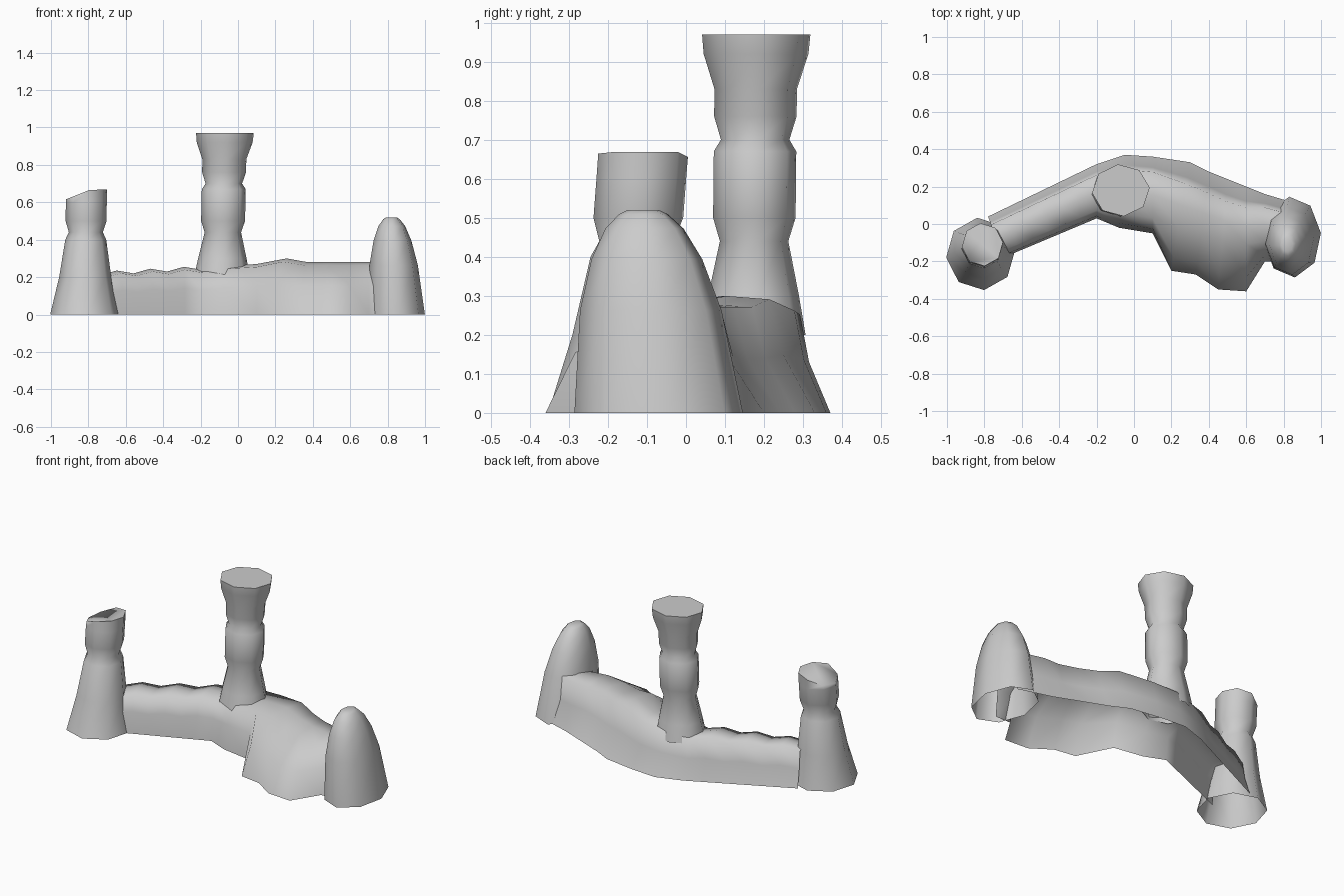
import bpy, bmesh, math
from mathutils import Vector

cube = bpy.data.objects.get("Cube")
if cube:
    bpy.data.objects.remove(cube, do_unlink=True)

GREY = (0.6, 0.6, 0.6, 1)
stone = bpy.data.materials.new("grey stone")
stone.use_nodes = True
stone.diffuse_color = GREY
stone.node_tree.nodes["Principled BSDF"].inputs["Base Color"].default_value = GREY


def loft(name, rows, closed, capped):
    """Skin a list of equally long point rows."""
    bm = bmesh.new()
    grid = [[bm.verts.new(point) for point in row] for row in rows]
    count = len(grid[0])
    for lower, upper in zip(grid, grid[1:]):
        for i in range(count if closed else count - 1):
            j = (i + 1) % count
            bm.faces.new((lower[i], lower[j], upper[j], upper[i]))
    if capped:
        bm.faces.new(grid[-1])
    mesh = bpy.data.meshes.new(name)
    bm.to_mesh(mesh)
    bm.free()
    mesh.materials.append(stone)
    obj = bpy.data.objects.new(name, mesh)
    bpy.context.collection.objects.link(obj)
    bpy.ops.object.select_all(action='DESELECT')
    obj.select_set(True)
    bpy.context.view_layer.objects.active = obj
    bpy.ops.object.shade_smooth_by_angle(angle=math.radians(80))


def pillar(name, foot, head, aspect, profile, slant=0):
    """Eight-sided pillar leaning from foot to head; profile is (height, radius)."""
    foot, head = Vector(foot), Vector(head)
    top = profile[-1][0]
    rows = []
    for height, radius in profile:
        centre = foot.lerp(head, height / top)
        row = []
        for i in range(8):
            angle = math.tau * i / 8 + 0.1
            x = radius * math.cos(angle)
            y = radius * aspect * math.sin(angle)
            # The broken top climbs towards +x and levels off
            rise = min(slant * x, slant * radius / 5) if height == top else 0
            row.append((centre.x + x, centre.y + y, height + rise))
        rows.append(row)
    loft(name, rows, closed=True, capped=True)


def drum(bottom, top, radius):
    """Barrel of stone, pinched at the bottom joint."""
    pinch = radius * 0.83
    return [(bottom, pinch), (bottom + 0.06, radius), (top, radius)]


def dome(height, radius):
    """Blunt rounded stump."""
    steps = (0, 0.5, 0.75, 0.9, 0.97, 0.99)
    return [(height * t, radius * (1 - t ** 1.5) ** 0.4) for t in steps]


# Tall middle tower: spreading foot, two drums and a flared head
flare = [(0.92, 0.15), (0.97, 0.155)]
pillar("middle_tower", (-0.09, 0.17), (-0.07, 0.18), 0.9,
       [(0.2, 0.15), (0.3, 0.13)] + drum(0.44, 0.67, 0.118)
       + drum(0.7, 0.83, 0.118) + flare)

# Broken tower with a slanted top
pillar("right_tower", (-0.82, -0.16), (-0.81, -0.11), 1.05,
       [(0, 0.185), (0.2, 0.14), (0.4, 0.11)] + drum(0.44, 0.6, 0.11)
       + [(0.66, 0.11)], slant=0.4)

# Rounded stump
pillar("left_stump", (0.845, -0.07), (0.82, -0.11), 1.4, dome(0.525, 0.155))

# Straight jagged arm of the wall: front foot, back foot, height, front inset
sections = []
for i in range(7):
    front = Vector((-0.7, -0.18)).lerp(Vector((-0.2, 0.03)), i / 6)
    back = Vector((-0.78, 0.04)).lerp(Vector((-0.2, 0.32)), i / 6)
    sections.append((front, back, 0.21 + 0.005 * i + 0.02 * (i % 2), 0.15))

# Bend under the middle tower, then the arm with the front buttress
sections += [
    ((-0.08, -0.02), (-0.05, 0.37), 0.26, 0.2),
    ((0.1, -0.05), (0.1, 0.36), 0.27, 0.2),
    ((0.2, -0.25), (0.3, 0.33), 0.3, 0.4),
    ((0.33, -0.27), (0.4, 0.28), 0.28, 0.4),
    ((0.45, -0.35), (0.5, 0.24), 0.28, 0.45),
    ((0.6, -0.36), (0.6, 0.2), 0.28, 0.45),
    ((0.7, -0.2), (0.7, 0.16), 0.28, 0.3),
    ((0.8, -0.2), (0.9, 0.1), 0.28, 0.3),
]

# Cross-section of the wall: sloping front, flat top, steep back, open below
rows = []
for front, back, height, inset in sections:
    front, back = Vector((*front, 0)), Vector((*back, 0))
    outline = [(0, 0), (inset * 0.3, 0.55), (inset, 0.94), ((inset + 0.8) / 2, 1),
               (0.8, 0.97), (0.86, 0.5), (1, 0)]
    rows.append([front.lerp(back, across) + Vector((0, 0, height * up))
                 for across, up in outline])
loft("curved_wall", rows[::-1], closed=False, capped=False)
